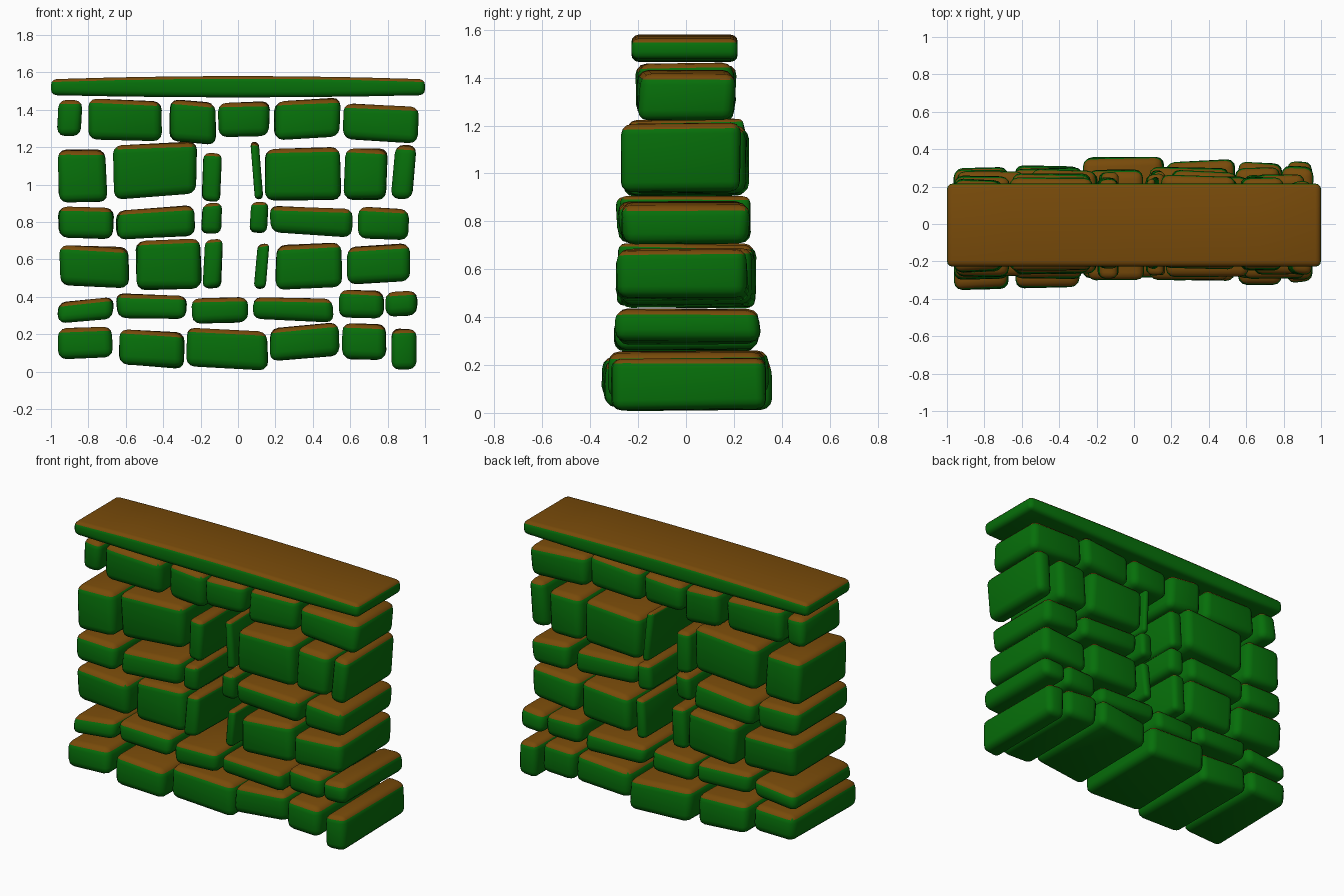
import bpy, bmesh, math, random
from mathutils import Vector

random.seed(4)


def material(name, rgb):
    m = bpy.data.materials.new(name)
    m.diffuse_color = (*rgb, 1)
    return m


GREEN = material("mossy_green", (0.002, 0.16, 0.003))
BROWN = material("earth_brown", (0.19, 0.07, 0.003))


def finish(name, bm, radius):
    """Round the sharp edges, shade smooth, colour upward faces brown."""
    bm.normal_update()
    sharp = [e for e in bm.edges if e.calc_face_angle(0) > math.radians(40)]
    bmesh.ops.bevel(bm, geom=sharp, offset=radius, segments=3, profile=0.5,
                    affect='EDGES', clamp_overlap=True)
    bm.normal_update()
    for f in bm.faces:
        f.smooth = True
        f.material_index = 1 if f.normal.z > 0.55 else 0
    me = bpy.data.meshes.new(name)
    bm.to_mesh(me)
    bm.free()
    me.materials.append(GREEN)
    me.materials.append(BROWN)
    ob = bpy.data.objects.new(name, me)
    bpy.context.collection.objects.link(ob)


def stone(name, x0, x1, z0, z1, tilt, yc, depth):
    """Irregular block inside the given bounds: wide ones slope, tall ones lean."""
    w, h = x1 - x0, z1 - z0
    wide = w > h
    hx = (w - (0 if wide else abs(tilt))) / 2
    hz = (h - (abs(tilt) if wide else 0)) / 2
    c = Vector(((x0 + x1) / 2, yc, (z0 + z1) / 2))
    bm = bmesh.new()
    bmesh.ops.create_cube(bm, size=2)
    for v in bm.verts:
        sx, sy, sz = v.co
        inset = [random.uniform(0, k) for k in (0.04 * w, 0.025, 0.06 * h)]
        p = Vector((sx * (hx - inset[0]), sy * (depth - inset[1]), sz * (hz - inset[2])))
        if wide:
            p.z += sx * tilt / 2
        else:
            p.x += sz * tilt / 2
        v.co = c + p
    finish(name, bm, min(0.045, 0.29 * min(w, h)))


def course(label, depth, shifts, stones):
    for i, s in enumerate(stones):
        stone(f"{label}_stone_{i + 1}", *s, shifts[i % len(shifts)], depth)


# Courses from the ground up; stones are (left, right, bottom, top, tilt)
course("base_course", 0.335, (-0.02, -0.015, 0.03, 0.018, 0.005, 0.01), [
    (-0.965, -0.665, 0.06, 0.25, 0.015), (-0.645, -0.28, 0.01, 0.23, -0.02),
    (-0.28, 0.165, 0.0, 0.24, -0.025), (0.165, 0.55, 0.055, 0.265, 0.025),
    (0.555, 0.795, 0.06, 0.26, 0.0), (0.82, 0.955, 0.01, 0.235, 0.0)])

course("second_course", 0.31, (0.0, 0.005, -0.005, 0.0, 0.01, 0.01), [
    (-0.97, -0.66, 0.255, 0.4, 0.025), (-0.655, -0.265, 0.275, 0.42, -0.01),
    (-0.25, 0.055, 0.255, 0.4, 0.005), (0.075, 0.52, 0.26, 0.405, -0.015),
    (0.535, 0.785, 0.28, 0.44, -0.005), (0.785, 0.96, 0.285, 0.44, 0.015)])

course("third_course", 0.29, (0.0, 0.01, -0.01, 0.01, 0.005, -0.02), [
    (-0.96, -0.575, 0.435, 0.685, -0.015), (-0.55, -0.19, 0.425, 0.715, 0.01),
    (-0.19, -0.08, 0.44, 0.715, 0.01), (0.083, 0.17, 0.435, 0.69, 0.02),
    (0.195, 0.565, 0.435, 0.7, 0.015), (0.58, 0.925, 0.455, 0.695, 0.02)])

course("fourth_course", 0.28, (-0.01, 0.0, -0.02, 0.0, -0.01, 0.0), [
    (-0.965, -0.66, 0.7, 0.89, -0.015), (-0.655, -0.22, 0.7, 0.895, 0.025),
    (-0.2, -0.08, 0.735, 0.905, 0.01), (0.06, 0.165, 0.74, 0.915, 0.01),
    (0.165, 0.62, 0.715, 0.895, -0.02), (0.64, 0.915, 0.7, 0.885, -0.01)])

course("fifth_course", 0.257, (-0.01, 0.0, 0.005, 0.0, 0.01, 0.0, -0.02), [
    (-0.97, -0.695, 0.895, 1.19, -0.01), (-0.67, -0.215, 0.915, 1.235, 0.02),
    (-0.195, -0.085, 0.9, 1.18, 0.01), (0.065, 0.137, 0.92, 1.235, -0.025),
    (0.14, 0.555, 0.905, 1.21, 0.01), (0.56, 0.805, 0.91, 1.2, 0.01),
    (0.815, 0.96, 0.92, 1.215, 0.025)])

course("top_course", 0.212, (0.005, 0.0, 0.01, 0.005, 0.0, 0.005), [
    (-0.97, -0.827, 1.255, 1.455, 0.01), (-0.805, -0.395, 1.225, 1.465, -0.01),
    (-0.37, -0.115, 1.21, 1.46, -0.015), (-0.112, 0.175, 1.25, 1.45, 0.005),
    (0.19, 0.55, 1.235, 1.47, 0.02), (0.56, 0.97, 1.215, 1.44, -0.02)])

# Long capping slab with a slightly crowned top
bm = bmesh.new()
bmesh.ops.create_cube(bm, size=2)
for x in (-0.66, -0.33, 0, 0.33, 0.66):
    bmesh.ops.bisect_plane(bm, geom=bm.verts[:] + bm.edges[:] + bm.faces[:],
                           plane_co=(x, 0, 0), plane_no=(1, 0, 0))
for v in bm.verts:
    x, y, z = v.co
    top = 1.58 - 0.017 * x * x
    bottom = 1.466 + 0.012 * x * x
    v.co = (x, y * 0.222 - 0.006, top if z > 0 else bottom)
finish("cap_slab", bm, 0.03)
